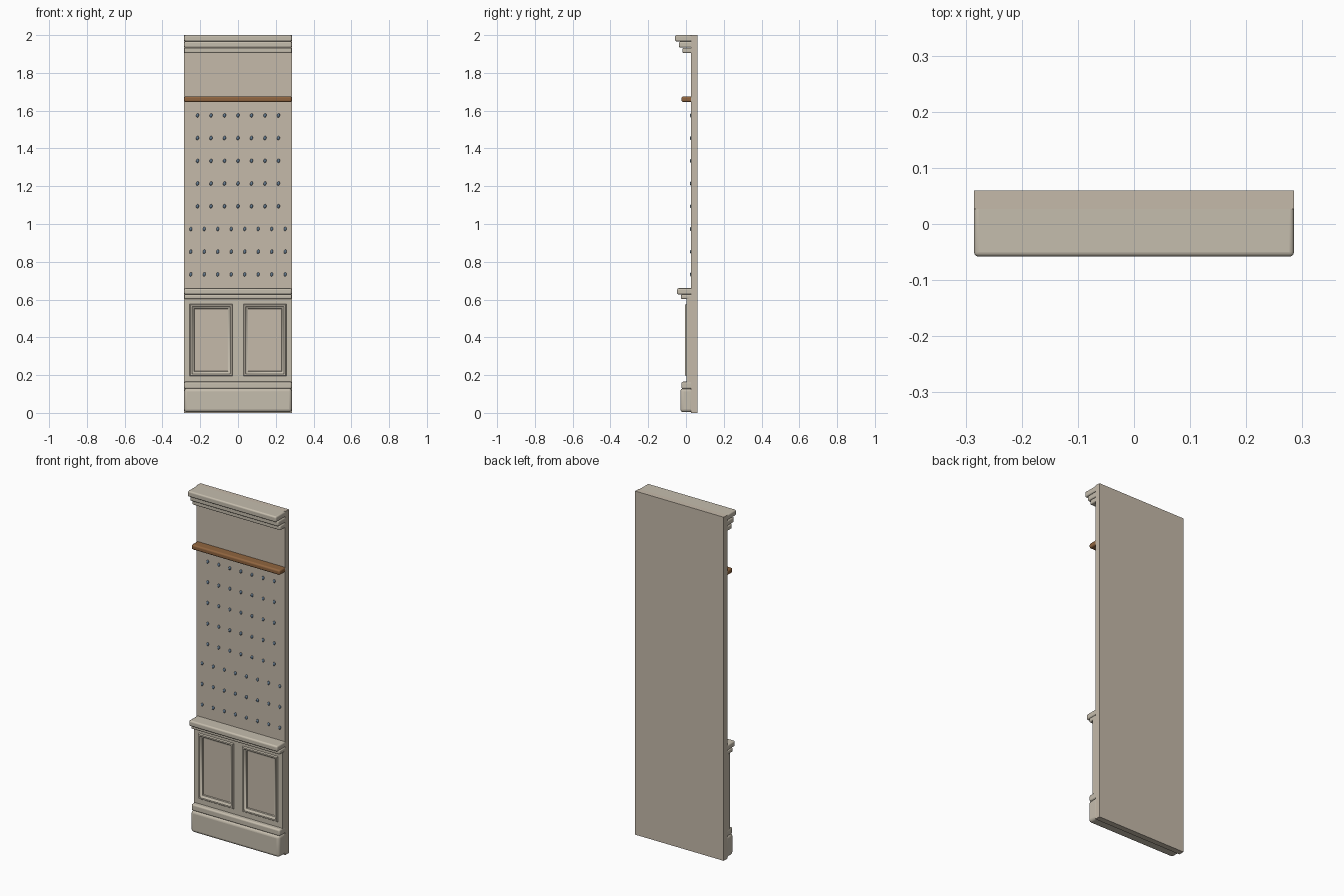
import bpy, bmesh, math
from mathutils import Matrix

cube = bpy.data.objects.get("Cube")
if cube:
    bpy.data.objects.remove(cube, do_unlink=True)

HALF = 0.285          # half width of the wall section
WALL = 0.027          # front plane of the wall


def material(name, color):
    m = bpy.data.materials.new(name)
    m.use_nodes = True
    m.diffuse_color = (*color, 1)
    bsdf = m.node_tree.nodes["Principled BSDF"]
    bsdf.inputs["Base Color"].default_value = (*color, 1)
    bsdf.inputs["Roughness"].default_value = 0.7
    return m


plaster = material("warm plaster", (0.56, 0.49, 0.40))
trim = material("painted trim", (0.56, 0.51, 0.42))
wood = material("brown wood", (0.28, 0.13, 0.05))
steel = material("blue steel", (0.13, 0.20, 0.28))


def finish(bm, name, mat, bevel=0, segments=3):
    bmesh.ops.recalc_face_normals(bm, faces=bm.faces)
    mesh = bpy.data.meshes.new(name)
    bm.to_mesh(mesh)
    bm.free()
    mesh.materials.append(mat)
    ob = bpy.data.objects.new(name, mesh)
    bpy.context.collection.objects.link(ob)
    if bevel:
        mod = ob.modifiers.new("Rounded edges", "BEVEL")
        mod.width = bevel
        mod.segments = segments
    bpy.ops.object.select_all(action="DESELECT")
    ob.select_set(True)
    bpy.context.view_layer.objects.active = ob
    bpy.ops.object.shade_smooth_by_angle(angle=math.radians(35))
    return ob


def box(name, mat, x, y, z, bevel=0, segments=3):
    """Block spanning the (low, high) pairs x, y and z."""
    bm = bmesh.new()
    bmesh.ops.create_cube(bm, size=1)
    for v in bm.verts:
        for i, (lo, hi) in enumerate((x, y, z)):
            v.co[i] = lo if v.co[i] < 0 else hi
    return finish(bm, name, mat, bevel, segments)


def strip(name, mat, front, z, bevel, segments=3):
    """Full-width moulding fixed slightly into the wall."""
    return box(name, mat, (-HALF, HALF), (front, WALL + 0.012), z, bevel, segments)


def ring_surface(name, mat, x, z, profile):
    """Nested rectangles lofted together; profile gives (inset, depth)."""
    bm = bmesh.new()
    loops = []
    for inset, y in profile:
        x0, x1, z0, z1 = x[0] + inset, x[1] - inset, z[0] + inset, z[1] - inset
        loops.append([bm.verts.new(p) for p in
                      ((x0, y, z0), (x1, y, z0), (x1, y, z1), (x0, y, z1))])
    for a, b in zip(loops, loops[1:]):
        for i in range(4):
            j = (i + 1) % 4
            bm.faces.new((a[i], a[j], b[j], b[i]))
    bm.faces.new(loops[0])
    bm.faces.new(loops[-1])
    return finish(bm, name, mat)


# Wall
box("wall", plaster, (-HALF, HALF), (WALL, 0.06), (0, 2))

# Stepped crown, dado rail and baseboard
for name, front, z, bevel in (
        ("crown_top", -0.058, (1.967, 2.0), 0.008),
        ("crown_middle", -0.037, (1.934, 1.966), 0.008),
        ("crown_bottom", -0.018, (1.905, 1.933), 0.007),
        ("dado_cap", -0.047, (0.627, 0.66), 0.009),
        ("dado_lower", -0.026, (0.603, 0.627), 0.007),
        ("baseboard_cap", -0.024, (0.127, 0.165), 0.009),
        ("baseboard", -0.03, (0.004, 0.13), 0.016)):
    strip(name, trim, front, z, bevel, 4)

# Wooden rail
strip("wood_rail", wood, -0.024, (1.646, 1.675), 0.009, 4)

# Wainscot stiles and rails around two openings
box("wainscot_back", plaster, (-HALF, HALF), (0.014, WALL + 0.005), (0.16, 0.61))
for name, x in (("left_stile", (0.243, HALF)), ("middle_stile", (-0.04, 0.04)),
                ("right_stile", (-HALF, -0.243))):
    box(name, trim, x, (0.003, WALL), (0.16, 0.605))
for name, z in (("lower_rail", (0.16, 0.208)), ("upper_rail", (0.562, 0.605))):
    box(name, trim, (-HALF, HALF), (0.003, WALL), z)

# Moulded panel frames, raised outside and sunk in the centre
for side, cx in (("left", 0.142), ("right", -0.142)):
    x, z = (cx - 0.114, cx + 0.114), (0.195, 0.576)
    ring_surface(side + "_panel_moulding", trim, x, z,
                 ((0, 0.02), (0, 0.001), (0.004, -0.005), (0.012, -0.005),
                  (0.018, 0.003), (0.024, 0.005), (0.026, 0.012)))
    box(side + "_panel_field", plaster, (x[0] + 0.027, x[1] - 0.027),
        (0.0105, 0.013), (z[0] + 0.027, z[1] - 0.027))

# Grid of small domed pegs, upper rows of seven and lower rows of eight
bm = bmesh.new()
spacing = 0.0714
for row in range(8):
    count = 8 if row < 3 else 7
    for col in range(count):
        pos = ((col - (count - 1) / 2) * spacing, WALL, 0.733 + row * 0.1203)
        place = (Matrix.Translation(pos) @ Matrix.Rotation(0.2, 4, "Y")
                 @ Matrix.Diagonal((0.0075, 0.006, 0.011, 1)))
        bmesh.ops.create_uvsphere(bm, u_segments=12, v_segments=8, radius=1,
                                  matrix=place)
finish(bm, "wall_pegs", steel)
